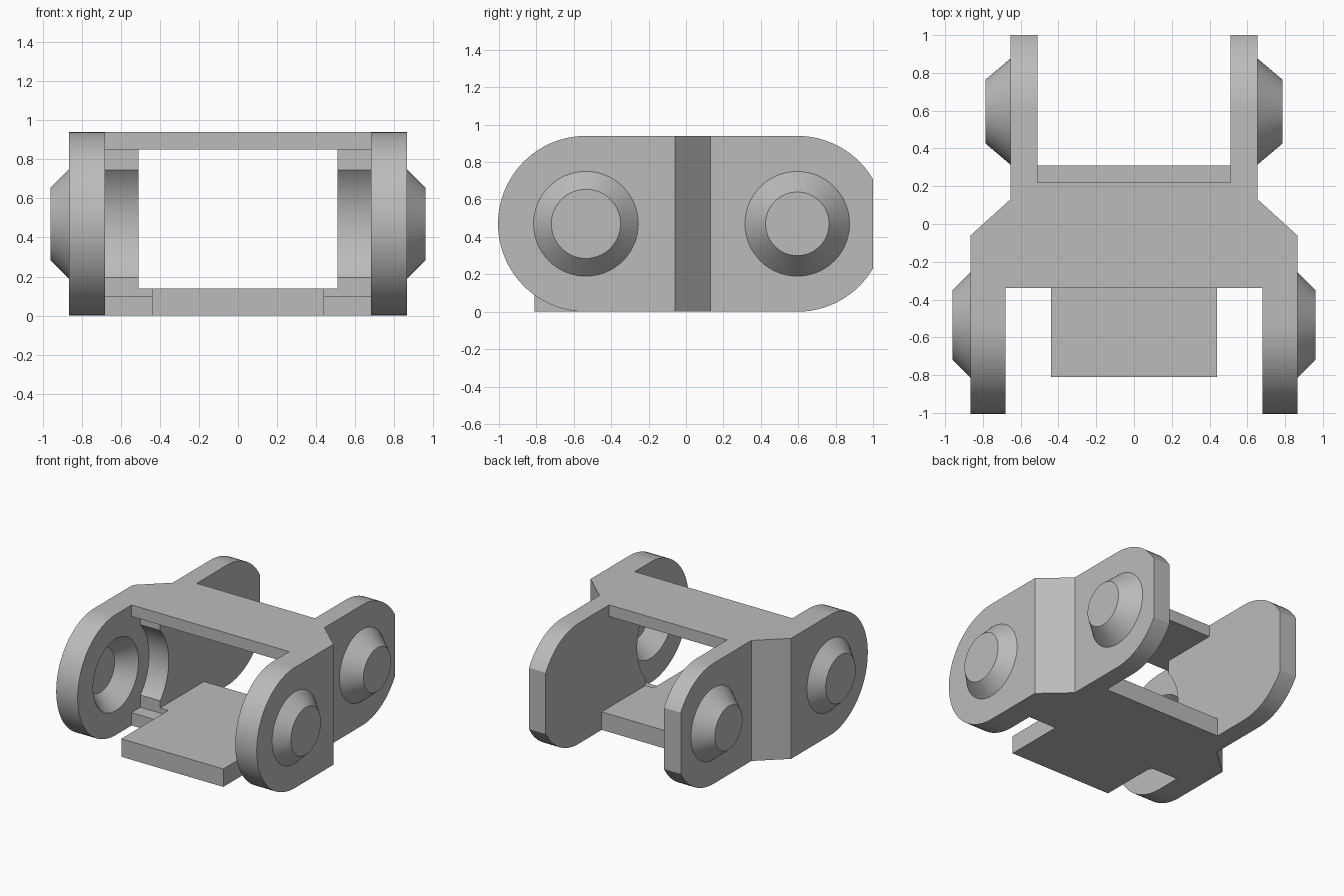
import bpy
import bmesh
from math import sin, cos, pi, radians, acos
from mathutils import Matrix

cube = bpy.data.objects.get("Cube")
if cube:
    bpy.data.objects.remove(cube, do_unlink=True)

grey = bpy.data.materials.new("plain grey")
grey.use_nodes = True
colour = (0.5, 0.5, 0.5, 1)
grey.diffuse_color = colour
grey.node_tree.nodes["Principled BSDF"].inputs["Base Color"].default_value = colour

HEIGHT = 0.94
MID = HEIGHT / 2
FRONT_Y, BACK_Y = -0.535, 0.595     # pivot positions


def finish(bm, name):
    bmesh.ops.recalc_face_normals(bm, faces=bm.faces)
    mesh = bpy.data.meshes.new(name)
    bm.to_mesh(mesh)
    bm.free()
    mesh.materials.append(grey)
    obj = bpy.data.objects.new(name, mesh)
    bpy.context.collection.objects.link(obj)
    return obj


def prism(name, points, place, low, high):
    """Extrude an outline; place(u, v, w) maps it into space."""
    bm = bmesh.new()
    face = bm.faces.new([bm.verts.new(place(u, v, low)) for u, v in points])
    move = [b - a for a, b in zip(place(0, 0, low), place(0, 0, high))]
    new = bmesh.ops.extrude_face_region(bm, geom=[face])["geom"]
    bmesh.ops.translate(bm, vec=move, verts=[v for v in new if isinstance(v, bmesh.types.BMVert)])
    if face.is_valid and len(bm.faces) < len(points) + 2:
        bm.faces.new([bm.verts.new(v.co) for v in face.verts])
        bmesh.ops.remove_doubles(bm, verts=bm.verts, dist=1e-5)
    return finish(bm, name)


def plan(u, v, w):
    return (u, v, w)


def side(u, v, w):
    return (w, u, v)


def arc(y, radius, start, end, steps):
    return [(y + radius * cos(start + (end - start) * i / steps),
             MID + radius * sin(start + (end - start) * i / steps)) for i in range(steps + 1)]


def frustum(name, y, x1, x2, r1, r2, sign):
    bm = bmesh.new()
    spin = Matrix.Translation((sign * (x1 + x2) / 2, y, MID)) @ Matrix.Rotation(sign * pi / 2, 4, "Y")
    bmesh.ops.create_cone(bm, cap_ends=True, segments=64, radius1=r1, radius2=r2,
                          depth=x2 - x1, matrix=spin)
    return finish(bm, name)


def combine(body, tool, operation):
    mod = body.modifiers.new(operation, "BOOLEAN")
    mod.operation = operation
    mod.solver = "EXACT"
    mod.object = tool
    bpy.context.view_layer.objects.active = body
    bpy.ops.object.modifier_apply(modifier=mod.name)
    bpy.data.objects.remove(tool, do_unlink=True)


# Stepped plan outline, wide at the front and narrow at the back
half = [(0.865, -1.1), (0.865, -0.06), (0.655, 0.13), (0.655, 1.1)]
outline = half + [(-x, y) for x, y in reversed(half)]
link = prism("chain_link", outline, plan, -0.1, HEIGHT + 0.1)

# Rounded side profile, cut flat at the back
cut = acos((1 - BACK_Y) / MID)
profile = (arc(FRONT_Y, MID, pi / 2, 3 * pi / 2, 48)
           + arc(BACK_Y, MID, -pi / 2, -cut, 16) + arc(BACK_Y, MID, cut, pi / 2, 16))
combine(link, prism("side_profile", profile, side, -1.2, 1.2), "INTERSECT")

# Opening between the arms, leaving the top and bottom bridges
opening = [(-1.1, -0.1), (-0.34, -0.1), (-0.34, 0.14), (0.31, 0.14), (0.31, -0.1), (1.1, -0.1),
           (1.1, 1.1), (0.22, 1.1), (0.22, 0.85), (-0.34, 0.85), (-0.34, 1.1), (-1.1, 1.1)]
combine(link, prism("opening", opening, side, -0.51, 0.51), "DIFFERENCE")

# Wider front pocket with a concave seat for the next link
swing = radians(42)
pocket = ([(-1.1, -0.1), (-0.34, -0.1), (-0.34, 0.1), (-0.23, 0.1)]
          + arc(FRONT_Y, 0.41, -swing, swing, 32)
          + [(-0.23, 0.85), (-0.34, 0.85), (-0.34, 1.1), (-1.1, 1.1)])
for low, high in ((-0.68, -0.44), (0.44, 0.68)):
    combine(link, prism("pocket", pocket, side, low, high), "DIFFERENCE")

# Pivot sockets and bosses on both sides
for sign in (-1, 1):
    combine(link, frustum("socket", FRONT_Y, 0.66, 0.81, 0.297, 0.17, sign), "DIFFERENCE")
    combine(link, frustum("front_boss", FRONT_Y, 0.845, 0.96, 0.30, 0.185, sign), "UNION")
    combine(link, frustum("back_boss", BACK_Y, 0.63, 0.785, 0.301, 0.17, sign), "UNION")

# Tongue reaching forward from the bottom bridge
tongue = [(-0.44, -0.81), (0.44, -0.81), (0.44, -0.28), (-0.44, -0.28)]
combine(link, prism("tongue", tongue, plan, 0, 0.14), "UNION")

# Tidy flat faces and shade the round ones smoothly
bm = bmesh.new()
bm.from_mesh(link.data)
bmesh.ops.remove_doubles(bm, verts=bm.verts, dist=1e-4)
bmesh.ops.dissolve_limit(bm, angle_limit=radians(0.5), verts=bm.verts, edges=bm.edges)
bm.to_mesh(link.data)
bm.free()
bpy.ops.object.select_all(action="DESELECT")
link.select_set(True)
bpy.context.view_layer.objects.active = link
bpy.ops.object.shade_smooth_by_angle(angle=radians(30))
